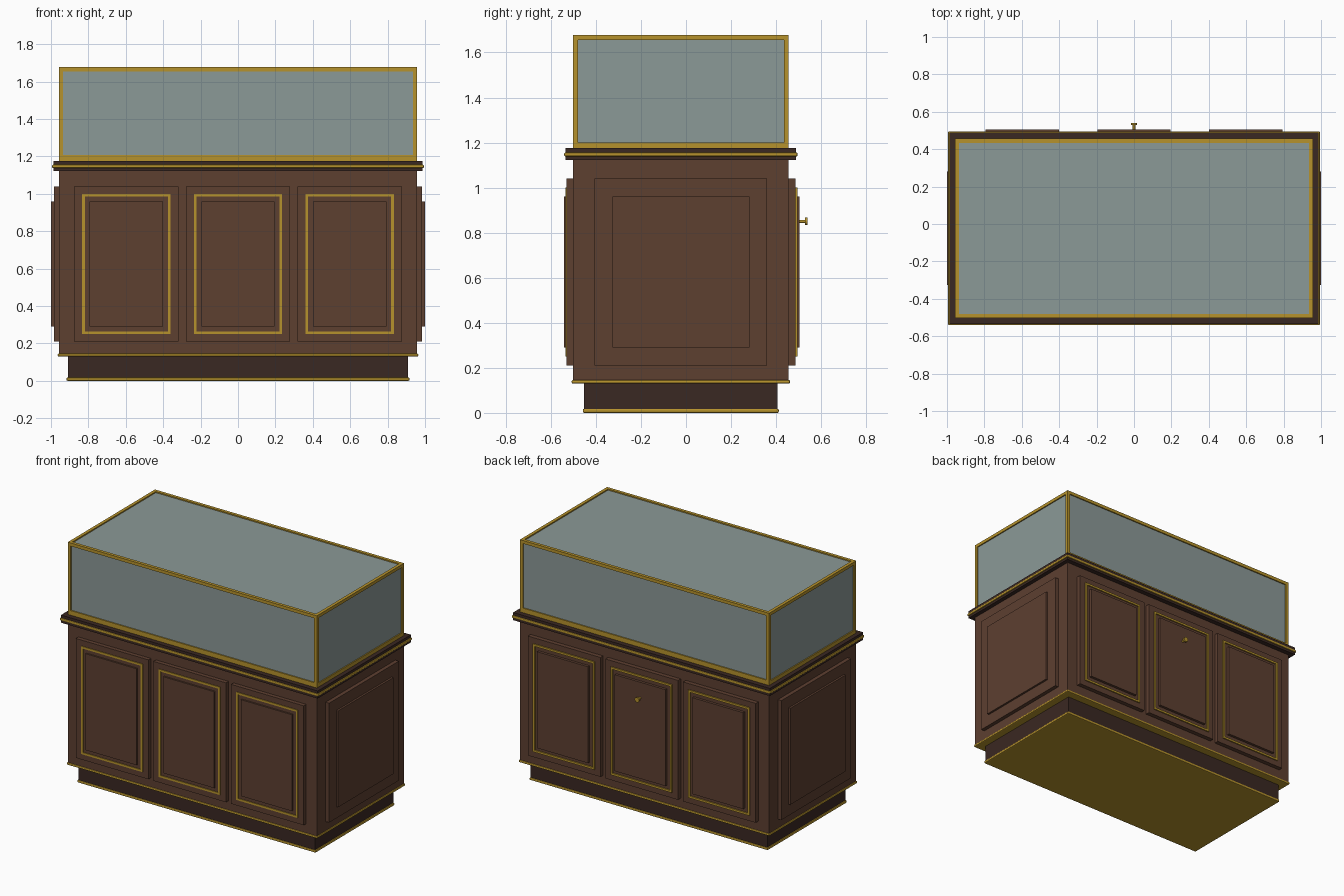
import bpy, bmesh
from mathutils import Matrix, Vector

if "Cube" in bpy.data.objects:
    bpy.data.objects.remove(bpy.data.objects["Cube"])


def mat(name, rgb):
    m = bpy.data.materials.new(name)
    m.diffuse_color = (*rgb, 1)
    m.use_nodes = True
    m.node_tree.nodes["Principled BSDF"].inputs["Base Color"].default_value = m.diffuse_color
    return m


WOOD = mat("wood", (0.11, 0.05, 0.03))
DARK = mat("dark_wood", (0.042, 0.021, 0.016))
GOLD = mat("brass", (0.47, 0.29, 0.025))
GLASS = mat("glass", (0.26, 0.32, 0.31))
CY = -0.023  # cabinet body centre in y


def boxes(name, spans, material, bevel=0):
    """One object made of axis-aligned boxes given as (x0, x1, y0, y1, z0, z1)."""
    bm = bmesh.new()
    for x0, x1, y0, y1, z0, z1 in spans:
        size = Matrix.Diagonal((x1 - x0, y1 - y0, z1 - z0, 1))
        mid = Matrix.Translation(((x0 + x1) / 2, (y0 + y1) / 2, (z0 + z1) / 2))
        bmesh.ops.create_cube(bm, size=1, matrix=mid @ size)
    me = bpy.data.meshes.new(name)
    bm.to_mesh(me)
    bm.free()
    ob = bpy.data.objects.new(name, me)
    bpy.context.collection.objects.link(ob)
    me.materials.append(material)
    if bevel:
        mod = ob.modifiers.new("bevel", 'BEVEL')
        mod.width, mod.segments = bevel, 2
    return ob


def tier(name, hx, hy, z0, z1, material, bevel=0):
    return boxes(name, [(-hx, hx, CY - hy, CY + hy, z0, z1)], material, bevel)


# Plinth, body and top slab with their brass bands
tier("plinth", 0.91, 0.43, 0.002, 0.14, DARK)
tier("plinth_band", 0.917, 0.435, 0, 0.018, GOLD, 0.006)
tier("cabinet_body", 0.958, 0.479, 0.135, 1.13, WOOD)
tier("body_band", 0.964, 0.485, 0.13, 0.146, GOLD, 0.006)
tier("top_slab", 0.987, 0.512, 1.122, 1.175, DARK)
tier("slab_band", 0.994, 0.518, 1.138, 1.156, GOLD, 0.006)

# Raised panels on front and back: frame, brass strip, centre field
for side, s, face, d1, d2, d3 in (("front", -1, 0.50, 0.53, 0.535, 0.541),
                                  ("back", 1, 0.45, 0.486, 0.494, 0.504)):
    def span(cx, hw, z0, z1, depth):
        a, b = sorted((s * face, s * depth))
        return (cx - hw, cx + hw, a, b, z0, z1)
    for label, cx in (("left", -0.597), ("middle", 0), ("right", 0.597)):
        name = f"{side}_{label}_door"
        boxes(name, [span(cx, 0.279, 0.21, 1.04, d1)], WOOD)
        hw, z0, z1, w = 0.236, 0.25, 1.0, 0.014
        boxes(name + "_brass_strip",
              [span(cx + e * (hw - w / 2), w / 2, z0, z1, d2) for e in (-1, 1)] +
              [span(cx, hw - w, z0, z0 + w, d2), span(cx, hw - w, z1 - w, z1, d2)], GOLD)
        boxes(name + "_field", [span(cx, 0.196, 0.29, 0.96, d3)], WOOD)

# Raised panels on both ends
for label, s in (("left", -1), ("right", 1)):
    for part, x, hy, z0, z1 in (("panel", 0.985, 0.383, 0.21, 1.04),
                                ("field", 0.999, 0.304, 0.29, 0.96)):
        a, b = sorted((s * 0.95, s * x))
        boxes(f"{label}_end_{part}", [(a, b, CY - hy, CY + hy, z0, z1)], WOOD)

# Brass frame of the display case: four posts, top and bottom rails
HX, HY, Z0, Z1, T = 0.958, 0.479, 1.175, 1.677, 0.022
bars = []
for sx in (-1, 1):
    x0, x1 = sorted((sx * HX, sx * (HX - T)))
    for sy in (-1, 1):
        y0, y1 = sorted((CY + sy * HY, CY + sy * (HY - T)))
        bars.append((x0, x1, y0, y1, Z0, Z1))
    for z0, z1 in ((Z0, Z0 + 0.026), (Z1 - T, Z1)):
        bars.append((x0, x1, CY - HY + T, CY + HY - T, z0, z1))
for sy in (-1, 1):
    y0, y1 = sorted((CY + sy * HY, CY + sy * (HY - T)))
    for z0, z1 in ((Z0, Z0 + 0.032), (Z1 - T, Z1)):
        bars.append((-HX + T, HX - T, y0, y1, z0, z1))
boxes("case_frame", bars, GOLD)

# Glass panes set slightly behind the frame
G, P = 0.008, 0.006
gx, gy, gz = HX - G, HY - G, Z1 - G
panes = [(-gx, gx, CY - gy, CY + gy, gz - P, gz)]
for s in (-1, 1):
    x0, x1 = sorted((s * gx, s * (gx - P)))
    y0, y1 = sorted((CY + s * gy, CY + s * (gy - P)))
    panes.append((x0, x1, CY - gy + P, CY + gy - P, Z0, gz - P))
    panes.append((-gx, gx, y0, y1, Z0, gz - P))
boxes("case_glass", panes, GLASS)

# Knob on the middle back door
for part, r, y0, y1 in (("stem", 0.007, 0.50, 0.53), ("head", 0.017, 0.528, 0.54)):
    bpy.ops.mesh.primitive_cylinder_add(vertices=16, radius=r, depth=y1 - y0,
                                        location=(0, (y0 + y1) / 2, 0.85),
                                        rotation=(1.5708, 0, 0))
    knob = bpy.context.object
    knob.name = "knob_" + part
    knob.data.materials.append(GOLD)
    bpy.ops.object.shade_smooth_by_angle()
